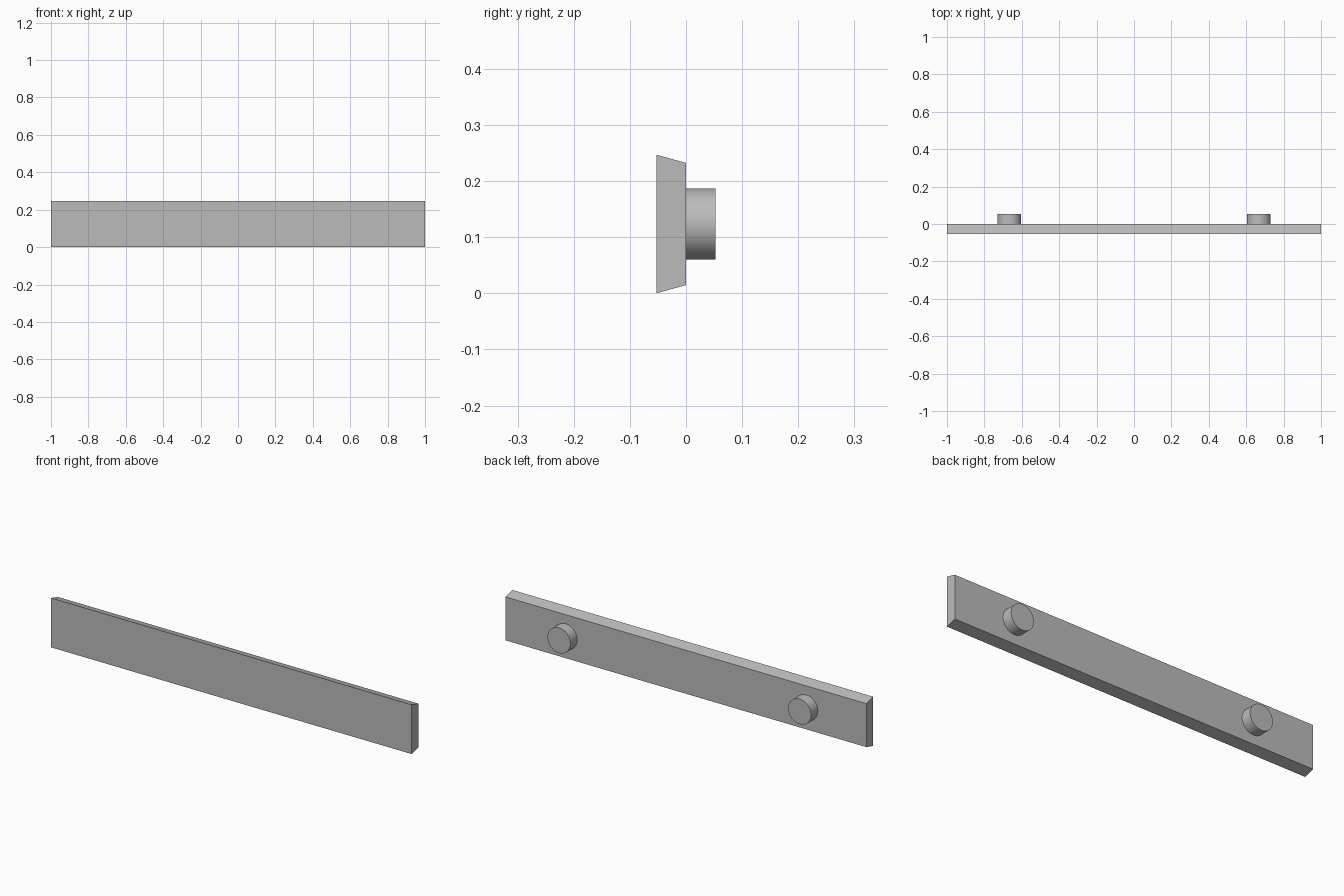
import bpy
import bmesh
from math import radians
from mathutils import Matrix

cube = bpy.data.objects.get("Cube")
if cube:
    bpy.data.objects.remove(cube, do_unlink=True)

GREY = (0.5, 0.5, 0.5, 1.0)
grey = bpy.data.materials.new("plain grey")
grey.use_nodes = True
grey.diffuse_color = GREY
grey.node_tree.nodes["Principled BSDF"].inputs["Base Color"].default_value = GREY

DEPTH = 0.053
HEIGHT = 0.247
BEVEL = 0.0145
PEG_RADIUS = 0.0635
PEG_X = 0.667


def make_object(name, bm):
    bmesh.ops.recalc_face_normals(bm, faces=bm.faces[:])
    mesh = bpy.data.meshes.new(name)
    bm.to_mesh(mesh)
    bm.free()
    mesh.materials.append(grey)
    obj = bpy.data.objects.new(name, mesh)
    bpy.context.collection.objects.link(obj)
    return obj


# Long bar: trapezoid section, narrower at the back, swept along x
bm = bmesh.new()
section = [(-DEPTH, 0), (0, BEVEL), (0, HEIGHT - BEVEL), (-DEPTH, HEIGHT)]
end = bm.faces.new([bm.verts.new((-1, y, z)) for y, z in section])
swept = bmesh.ops.extrude_face_region(bm, geom=[end], use_keep_orig=True)
bmesh.ops.translate(bm, vec=(2, 0, 0),
                    verts=[v for v in swept["geom"] if isinstance(v, bmesh.types.BMVert)])
make_object("bar", bm)

# Two round pegs on the back
for side, x in (("left", PEG_X), ("right", -PEG_X)):
    bm = bmesh.new()
    place = Matrix.Translation((x, DEPTH / 2, HEIGHT / 2)) @ Matrix.Rotation(radians(90), 4, "X")
    bmesh.ops.create_cone(bm, cap_ends=True, segments=64, radius1=PEG_RADIUS,
                          radius2=PEG_RADIUS, depth=DEPTH, matrix=place)
    peg = make_object(side + "_peg", bm)
    bpy.ops.object.select_all(action="DESELECT")
    peg.select_set(True)
    bpy.context.view_layer.objects.active = peg
    bpy.ops.object.shade_smooth_by_angle(angle=radians(30))
